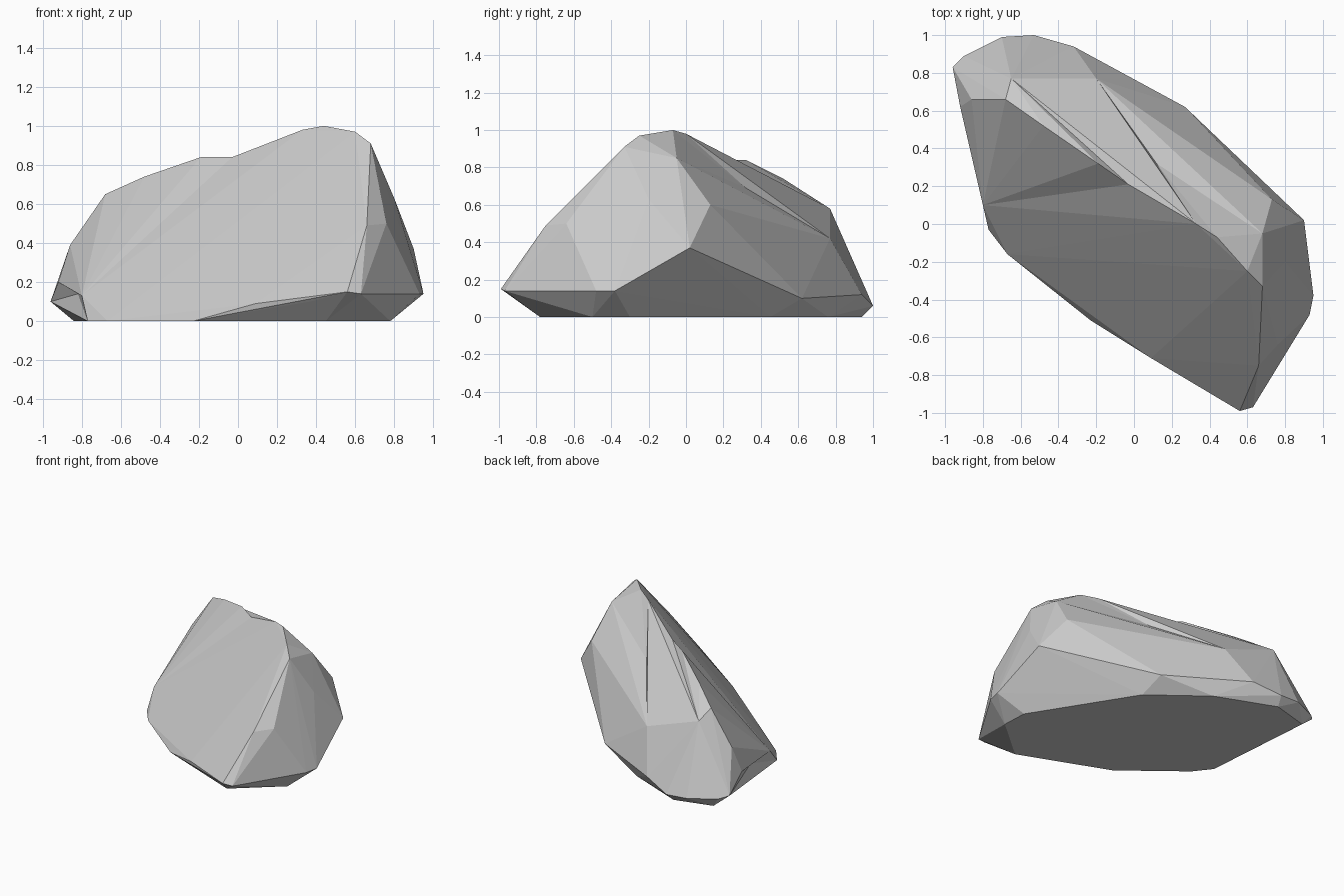
import bpy, bmesh
from mathutils import Vector
from mathutils.geometry import intersect_point_line

if "Cube" in bpy.data.objects:
    bpy.data.objects.remove(bpy.data.objects["Cube"])

# Crest running diagonally from the low left end to the peak
crest = [(-.68, .66, .65), (-.48, .52, .74), (-.19, .32, .84), (.33, .0, .98),
         (.44, -.07, 1), (.6, -.25, .97), (.68, -.33, .91)]
# Shoulder of the back slope
shoulder = [(-.65, .77, .58), (-.2, .77, .42), (.4, .28, .52), (.68, -.05, .85), (.73, .13, .6)]
# Steep right end and overhanging toe
right_end = [(.66, -.75, .49), (.76, -.64, .5), (.8, -.2, .63), (.9, .02, .37), (.95, -.38, .14),
             (.93, -.48, .14), (.56, -.99, .15), (.63, -.97, .14)]
# Left end
left_end = [(-.86, .66, .39), (-.96, .83, .1), (-.92, .62, .2), (-.8, .1, .13), (-.9, .89, .08)]
# Widest outline just above the ground
rim = [(-.7, .99, .07), (-.53, 1, .06), (-.32, .94, .12), (.27, .62, .1),
       (.51, .37, .23), (.37, -.86, .1), (.09, -.71, .09)]
# Flat underside
foot = [(-.84, .86), (-.55, .94), (-.1, .76), (.3, .45), (.34, .3), (.78, -.5),
        (.77, -.3), (.45, -.78), (-.23, -.51), (-.5, -.27), (-.67, -.16), (-.77, -.03)]
# Shallow hollows pushed into the hull
hollows = [(-.03, .21, .84), (.12, .32, .69), (-.82, .37, .14)]

bm = bmesh.new()
for p in crest + shoulder + right_end + left_end + rim + [(x, y, 0) for x, y in foot]:
    bm.verts.new(p)
bmesh.ops.convex_hull(bm, input=bm.verts[:])
bmesh.ops.delete(bm, geom=[v for v in bm.verts if not v.link_faces], context='VERTS')


def gap(edge, p):
    a, b = (v.co for v in edge.verts)
    t = max(.2, min(.8, intersect_point_line(p, a, b)[1]))
    return (a.lerp(b, t) - p).length


for h in hollows:
    p = Vector(h)
    edge = min(bm.edges, key=lambda e: gap(e, p))
    new = bmesh.ops.bisect_edges(bm, edges=[edge], cuts=1)
    vert = next(g for g in new['geom_split'] if isinstance(g, bmesh.types.BMVert))
    # Fan each neighbouring face from the new point, then sink it
    for face in list(vert.link_faces):
        for other in list(face.verts):
            if other is not vert and not any(other in e.verts for e in vert.link_edges):
                bmesh.ops.connect_verts(bm, verts=[vert, other])
                break
    vert.co = p

bmesh.ops.triangulate(bm, faces=bm.faces[:])
bmesh.ops.recalc_face_normals(bm, faces=bm.faces[:])
mesh = bpy.data.meshes.new("boulder")
bm.to_mesh(mesh)
bm.free()
rock = bpy.data.objects.new("boulder", mesh)
bpy.context.collection.objects.link(rock)
